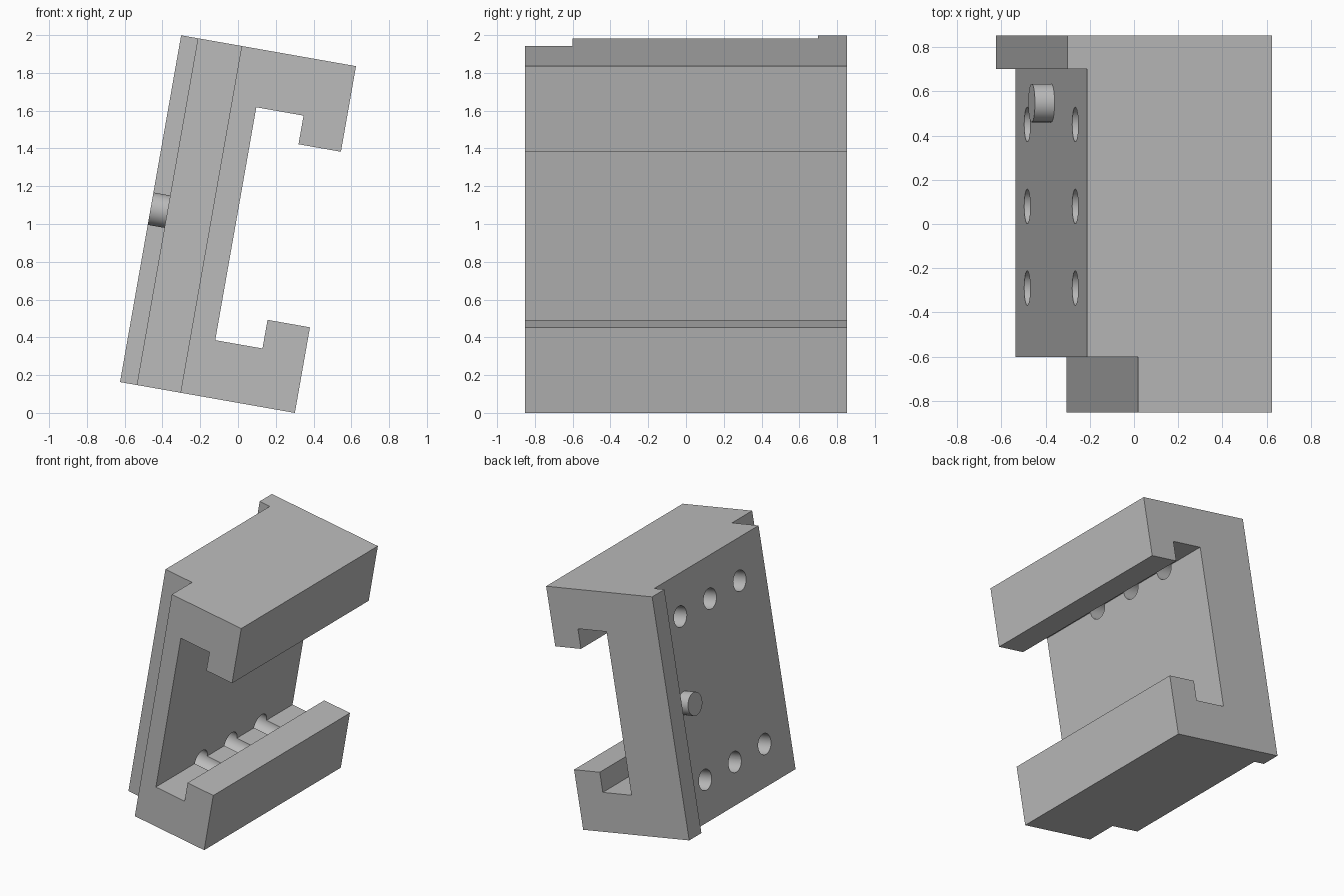
import bpy, bmesh, math
from mathutils import Matrix, Vector

cube = bpy.data.objects.get("Cube")
if cube:
    bpy.data.objects.remove(cube, do_unlink=True)

TILT = math.radians(10)
LENGTH, DEPTH, HALF_Y = 1.864, 0.94, 0.852
MID = LENGTH / 2
# Everything is laid out upright, then leaned over by this transform
LEAN = Matrix.Translation((-0.6247, 0, 0.1632)) @ Matrix.Rotation(TILT, 4, 'Y')

grey = bpy.data.materials.new("plain grey")
grey.use_nodes = True
grey.diffuse_color = (0.5, 0.5, 0.5, 1)
grey.node_tree.nodes["Principled BSDF"].inputs["Base Color"].default_value = (0.5, 0.5, 0.5, 1)


def make(name, bm):
    bmesh.ops.recalc_face_normals(bm, faces=bm.faces)
    mesh = bpy.data.meshes.new(name)
    bm.to_mesh(mesh)
    bm.free()
    obj = bpy.data.objects.new(name, mesh)
    bpy.context.collection.objects.link(obj)
    mesh.materials.append(grey)
    obj.matrix_world = LEAN
    return obj


def box(name, lo, hi):
    bm = bmesh.new()
    lo, hi = Vector(lo), Vector(hi)
    size = Matrix.Diagonal((*(hi - lo), 1))
    bmesh.ops.create_cube(bm, size=1, matrix=Matrix.Translation((lo + hi) / 2) @ size)
    return make(name, bm)


def rod(name, x0, x1, y, z, radius):
    bm = bmesh.new()
    place = Matrix.Translation(((x0 + x1) / 2, y, z)) @ Matrix.Rotation(math.pi / 2, 4, 'Y')
    bmesh.ops.create_cone(bm, cap_ends=True, segments=48, radius1=radius, radius2=radius,
                          depth=x1 - x0, matrix=place)
    return make(name, bm)


# C-shaped channel: lower half of the profile, mirrored for the upper half
half = [(0, 0), (DEPTH, 0), (DEPTH, 0.46), (0.712, 0.46), (0.712, 0.306), (0.458, 0.306)]
profile = half + [(x, LENGTH - z) for x, z in reversed(half)]
bm = bmesh.new()
face = bm.faces.new([bm.verts.new((x, -HALF_Y, z)) for x, z in profile])
side = bmesh.ops.extrude_face_region(bm, geom=[face])["geom"]
bmesh.ops.translate(bm, vec=(0, 2 * HALF_Y, 0),
                    verts=[v for v in side if isinstance(v, bmesh.types.BMVert)])
channel = make("channel_block", bm)

# Stepped rear face and two rows of bored holes
cutters = [
    box("rear_cut", (-0.1, -1, -0.1), (0.09, 0.70, LENGTH + 0.1)),
    box("front_step_cut", (-0.15, -1.1, -0.15), (0.325, -0.601, LENGTH + 0.15)),
]
for z in (MID - 0.625, MID + 0.625):
    for y in (-0.29, 0.08, 0.45):
        cutters.append(rod("hole_cutter", -0.05, 0.72, y, z, 0.078))

bpy.context.view_layer.update()
bpy.context.view_layer.objects.active = channel
for cutter in cutters:
    cutter.hide_render = True
    mod = channel.modifiers.new("cut", 'BOOLEAN')
    mod.operation, mod.solver, mod.object = 'DIFFERENCE', 'EXACT', cutter
    bpy.ops.object.modifier_apply(modifier=mod.name)
    bpy.data.objects.remove(cutter, do_unlink=True)

# Locating peg on the rear face
peg = rod("rear_peg", 0, 0.1, 0.547, MID, 0.087)

for obj in (channel, peg):
    bpy.ops.object.select_all(action='DESELECT')
    obj.select_set(True)
    bpy.context.view_layer.objects.active = obj
    bpy.ops.object.shade_smooth_by_angle(angle=math.radians(30))
